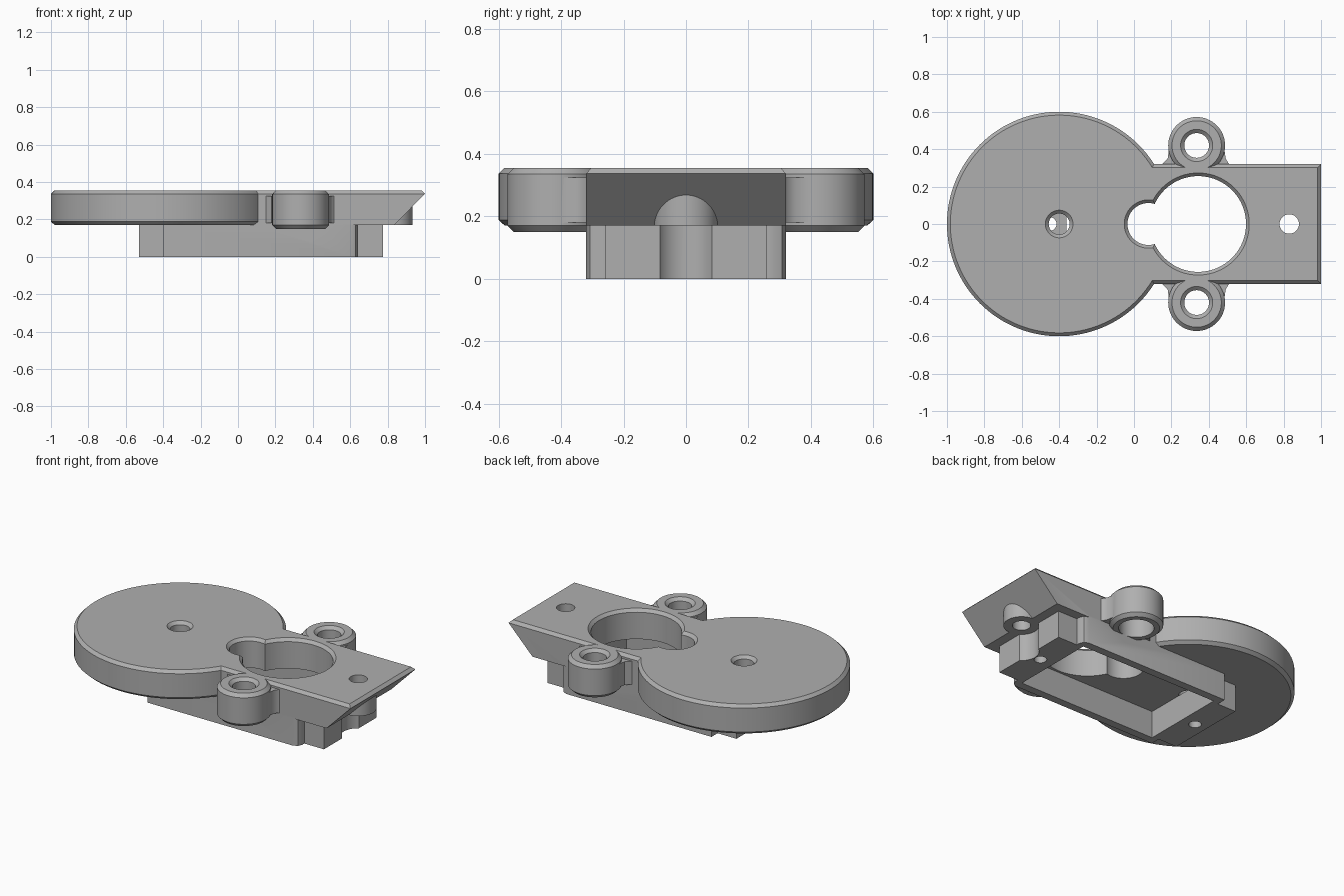
import bpy, bmesh, math

cube = bpy.data.objects.get("Cube")
if cube:
    bpy.data.objects.remove(cube)

grey = bpy.data.materials.new("matte grey")
grey.use_nodes = True
COLOUR = (0.43, 0.43, 0.43, 1)
grey.diffuse_color = COLOUR
grey.node_tree.nodes["Principled BSDF"].inputs["Base Color"].default_value = COLOUR


def loft(name, layers):
    """Solid through a stack of (outline, z) layers with equal point counts."""
    bm = bmesh.new()
    rings = [[bm.verts.new((x, y, z)) for x, y in outline] for outline, z in layers]
    for low, high in zip(rings, rings[1:]):
        for i in range(len(low)):
            j = (i + 1) % len(low)
            bm.faces.new((low[i], low[j], high[j], high[i]))
    bm.faces.new(rings[0])
    bm.faces.new(rings[-1])
    bmesh.ops.recalc_face_normals(bm, faces=bm.faces)
    mesh = bpy.data.meshes.new(name)
    bm.to_mesh(mesh)
    bm.free()
    mesh.materials.append(grey)
    obj = bpy.data.objects.new(name, mesh)
    bpy.context.collection.objects.link(obj)
    return obj


def rect(x0, x1, y):
    return [(x0, -y), (x1, -y), (x1, y), (x0, y)]


def circle(x, y, r, n):
    return [(x + r * math.cos(math.tau * i / n), y + r * math.sin(math.tau * i / n))
            for i in range(n)]


def turned(name, x, y, profile, n=64):
    """Round part from (radius, z) steps."""
    return loft(name, [(circle(x, y, r, n), z) for r, z in profile])


TOP, BASE = 0.355, 0.17

# Round head of the plate with chamfered rims
body = turned("mount_plate", -0.4, 0,
              [(0.58, BASE), (0.6, 0.188), (0.6, 0.337), (0.582, TOP)], 128)

# Straight arm ending in an overhanging slope
arm = loft("arm", [(rect(-0.1, 0.835, 0.32), BASE), (rect(-0.1, 1.0, 0.32), 0.337),
                   (rect(-0.1, 0.982, 0.303), TOP)])

# Frame below the plate, with narrower end tabs
half = [(-0.53, 0.26), (-0.4, 0.26), (-0.4, 0.32), (0.6, 0.32), (0.628, 0.308),
        (0.64, 0.28), (0.64, 0.26), (0.775, 0.26)]
outline = half + [(x, -y) for x, y in reversed(half)]
frame = loft("frame", [(outline, 0), (outline, 0.18)])
pocket = loft("pocket", [(rect(-0.36, 0.6, 0.27), -0.1), (rect(-0.36, 0.6, 0.27), BASE)])
screw_notch = turned("screw_notch", 0.83, 0, [(0.1, -0.1), (0.1, BASE)])

# Screw boss standing out of the slope
boss = turned("screw_boss", 0.83, 0, [(0.102, BASE), (0.102, 0.3)])

added, cuts = [arm, frame], [pocket, screw_notch]

# Side lugs with webs, stepped bores and chamfered rims
lug_cuts = []
for side, y in (("left", 1), ("right", -1)):
    added.append(turned(side + "_lug", 0.335, 0.42 * y,
                        [(0.132, 0.15), (0.152, 0.17), (0.152, 0.335), (0.132, TOP)]))
    web = [(0.13, 0.3), (0.155, 0.325), (0.18, 0.35), (0.19, 0.42),
           (0.48, 0.42), (0.49, 0.35), (0.505, 0.325), (0.54, 0.3)]
    web = [(x, v * y) for x, v in web]
    added.append(loft(side + "_web", [(web, 0.18), (web, 0.325)]))
    lug_cuts.append(turned(side + "_lug_bore", 0.335, 0.42 * y,
                           [(0.1, 0.1), (0.1, 0.28), (0.066, 0.28), (0.066, 0.337),
                            (0.086, TOP), (0.086, 0.4)]))

# Keyhole opening: a large and a small circle, chamfered at the top
for name, x, r in (("large_opening", 0.343, 0.256), ("small_opening", 0.077, 0.112)):
    lug_cuts.append(turned(name, x, 0, [(r, 0.1), (r, 0.337), (r + 0.017, TOP),
                                        (r + 0.017, 0.4)], 96))

# Screw holes
lug_cuts.append(turned("boss_hole", 0.83, 0, [(0.052, 0.1), (0.052, 0.4)], 48))
lug_cuts.append(turned("head_hole", -0.4, 0, [(0.056, BASE), (0.056, 0.337),
                                              (0.074, TOP), (0.074, 0.4)], 48))
for x in (-0.45, 0.69):
    lug_cuts.append(turned("frame_hole", x, 0, [(0.036, -0.1), (0.036, 0.185)], 32))

# Combine everything into one solid
steps = [(o, "UNION") for o in added] + [(o, "DIFFERENCE") for o in cuts]
steps += [(boss, "UNION")] + [(o, "DIFFERENCE") for o in lug_cuts]
for tool, operation in steps:
    tool.hide_render = True
    mod = body.modifiers.new(tool.name, "BOOLEAN")
    mod.operation = operation
    mod.solver = "EXACT"
    mod.object = tool
bpy.context.view_layer.update()
graph = bpy.context.evaluated_depsgraph_get()
solid = bpy.data.meshes.new_from_object(body.evaluated_get(graph))
body.modifiers.clear()
body.data = solid
for tool, operation in steps:
    bpy.data.objects.remove(tool)

solid.materials.clear()
solid.materials.append(grey)
for face in solid.polygons:
    face.material_index = 0
solid.shade_smooth()
solid.set_sharp_from_angle(angle=math.radians(30))
